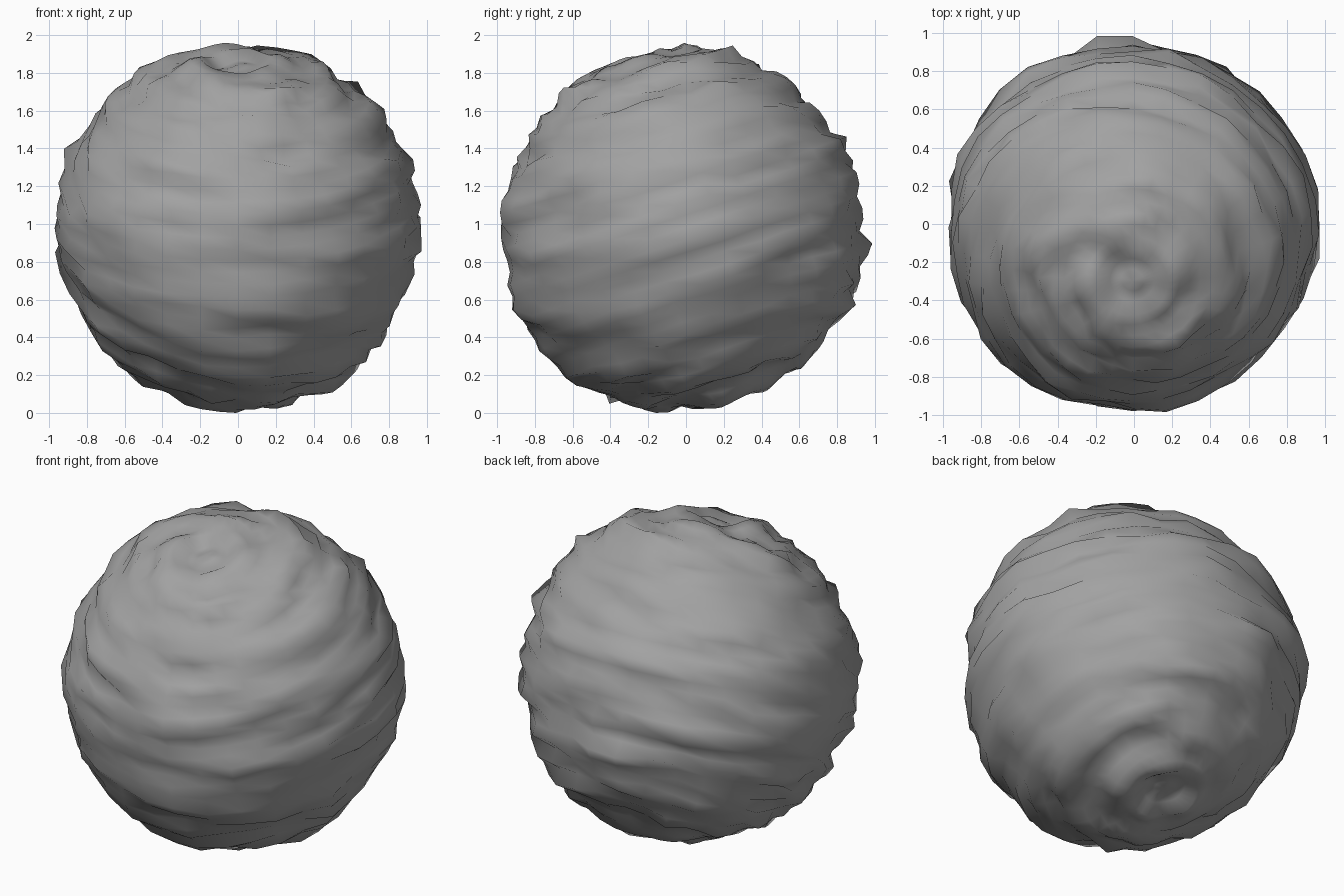
import bpy, bmesh, math
from mathutils import Matrix, Vector, noise

cube = bpy.data.objects.get("Cube")
if cube:
    bpy.data.objects.remove(cube, do_unlink=True)

stone = bpy.data.materials.new("grey_stone")
stone.use_nodes = True
colour = (0.36, 0.36, 0.36, 1)
stone.diffuse_color = colour
stone.node_tree.nodes["Principled BSDF"].inputs["Base Color"].default_value = colour

# Broad swellings: direction and height
SWELLINGS = [
    ((0, -0.75, -0.7), 0.05),     # front underside
    ((-0.75, 0.55, 0.35), 0.025),  # right back shoulder
    ((0.65, 0, 0.75), 0.025),     # left upper shoulder
    ((0, 0.05, 1), 0.02),         # crown
    ((0.6, -0.1, -0.8), 0.02),    # left underside
    ((1, 0.1, 0.1), 0.02),        # left side
    ((-0.6, -0.6, 0.1), 0.02),    # right front
    ((0, 0.95, -0.3), 0.02),      # back
]
tilt = Matrix.Rotation(math.radians(18), 3, "X")


def ripple(p, around, along, shift):
    """Noise drawn out into bands around the ball's axis."""
    return noise.noise(Vector((p.x * around, p.y * around, p.z * along + shift)))


def relief(p):
    """Ragged layers around the axis, with craters at both poles."""
    height = 0.04 * ripple(p, 2.2, 9, 3) + 0.055 * ripple(p, 3.5, 16, 20)
    height += 0.035 * ripple(p, 6, 27, 41)
    away = math.hypot(p.x, p.y)
    crater = min(1, max(0, (0.19 - away) / 0.05))
    return height - 0.05 * crater


def swelling(p):
    return sum(h * math.exp((p.dot(Vector(d).normalized()) - 1) * 9)
               for d, h in SWELLINGS)


# Rough ball: a sphere with layered bumps, its axis tilted forward
bm = bmesh.new()
bmesh.ops.create_uvsphere(bm, u_segments=32, v_segments=48, radius=1)
for v in bm.verts:
    p = v.co.normalized()
    direction = tilt @ p
    v.co = direction * (0.945 + relief(p) + swelling(direction))
for f in bm.faces:
    f.smooth = True

# Stand the ball on the ground, centred
bounds = [(min(v.co[i] for v in bm.verts), max(v.co[i] for v in bm.verts))
          for i in range(3)]
(x0, x1), (y0, y1), (z0, z1) = bounds
bmesh.ops.translate(bm, verts=bm.verts,
                    vec=(-(x0 + x1) / 2, -(y0 + y1) / 2, -z0))

mesh = bpy.data.meshes.new("rough_stone_ball")
bm.to_mesh(mesh)
bm.free()
mesh.materials.append(stone)
ball = bpy.data.objects.new("rough_stone_ball", mesh)
bpy.context.collection.objects.link(ball)
